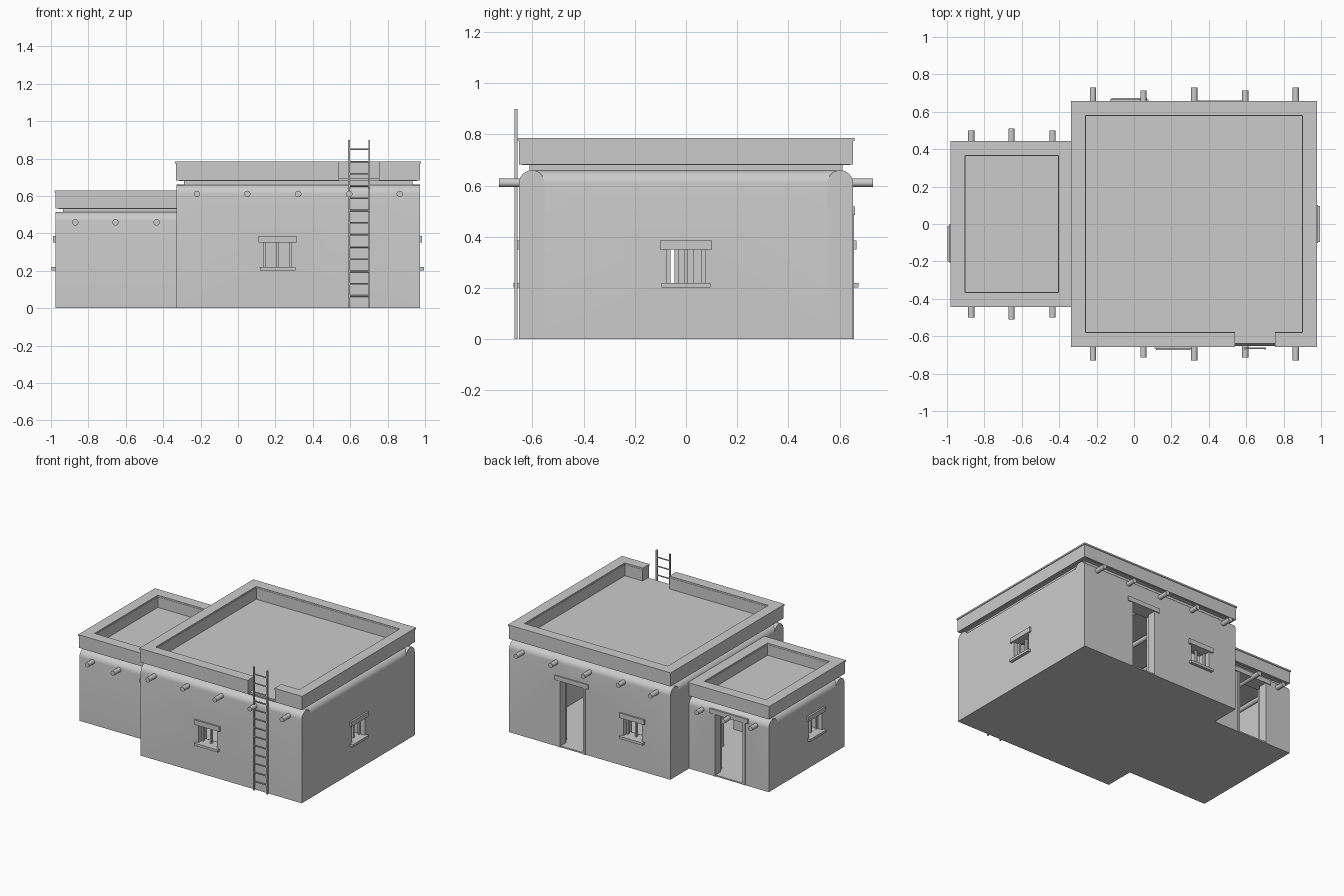
import bpy, bmesh, math
from mathutils import Vector, Matrix

if "Cube" in bpy.data.objects:
    bpy.data.objects.remove(bpy.data.objects["Cube"])

clay = bpy.data.materials.new("pale_grey_clay")
clay.diffuse_color = (0.6, 0.6, 0.6, 1)
clay.use_nodes = True
clay.node_tree.nodes["Principled BSDF"].inputs["Base Color"].default_value = clay.diffuse_color


def finish(name, bm, smooth=False):
    bmesh.ops.recalc_face_normals(bm, faces=bm.faces)
    me = bpy.data.meshes.new(name)
    bm.to_mesh(me)
    bm.free()
    me.materials.append(clay)
    ob = bpy.data.objects.new(name, me)
    bpy.context.collection.objects.link(ob)
    if smooth:
        bpy.ops.object.select_all(action='DESELECT')
        ob.select_set(True)
        bpy.context.view_layer.objects.active = ob
        bpy.ops.object.shade_smooth_by_angle(angle=math.radians(35))
    return ob


def add_box(bm, x0, x1, y0, y1, z0, z1):
    m = Matrix.Translation(((x0 + x1) / 2, (y0 + y1) / 2, (z0 + z1) / 2))
    m = m @ Matrix.Diagonal((x1 - x0, y1 - y0, z1 - z0, 1))
    bmesh.ops.create_cube(bm, size=1, matrix=m)


def boxes(name, *dims):
    bm = bmesh.new()
    for d in dims:
        add_box(bm, *d)
    return finish(name, bm)


def rod(name, centre, radius, length, axis, sides=14):
    rot = Matrix.Rotation(math.pi / 2, 4, 'X' if axis == 'y' else 'Y')
    bm = bmesh.new()
    bmesh.ops.create_cone(bm, cap_ends=True, segments=sides, radius1=radius, radius2=radius,
                          depth=length, matrix=Matrix.Translation(centre) @ rot)
    return finish(name, bm, True)


T = 0.1  # wall thickness


def wall(name, axis, a, b, centre, top, openings=()):
    """Wall running along axis from a to b with a rounded top; openings are (from, to, z0, z1)."""
    r = T / 2
    prof = [(r, 0)]
    prof += [(r * math.cos(math.pi * i / 12), top - r + r * math.sin(math.pi * i / 12)) for i in range(13)]
    prof += [(-r, 0)]
    place = (lambda s, p, z: (s, centre + p, z)) if axis == 'x' else (lambda s, p, z: (centre + p, s, z))
    bm = bmesh.new()
    face = bm.faces.new([bm.verts.new(place(a, p, z)) for p, z in prof])
    ext = bmesh.ops.extrude_face_region(bm, geom=[face])
    step = Vector(place(b, 0, 0)) - Vector(place(a, 0, 0))
    bmesh.ops.translate(bm, vec=step, verts=[v for v in ext['geom'] if isinstance(v, bmesh.types.BMVert)])
    ob = finish(name, bm)
    for s0, s1, z0, z1 in openings:
        lo, hi = centre - T, centre + T
        cut = boxes("cutter", (s0, s1, lo, hi, z0, z1) if axis == 'x' else (lo, hi, s0, s1, z0, z1))
        cut.hide_render = True
        mod = ob.modifiers.new("opening", 'BOOLEAN')
        mod.operation, mod.solver, mod.object = 'DIFFERENCE', 'EXACT', cut
        bpy.context.view_layer.objects.active = ob
        bpy.ops.object.modifier_apply(modifier=mod.name)
        bpy.data.objects.remove(cut)
    bpy.ops.object.select_all(action='DESELECT')
    ob.select_set(True)
    bpy.context.view_layer.objects.active = ob
    bpy.ops.object.shade_smooth_by_angle(angle=math.radians(35))


def trim(name, axis, face, out, parts):
    """Boxes given as (along0, along1, depth0, depth1, z0, z1), depth measured outward from the wall face."""
    dims = []
    for s0, s1, d0, d1, z0, z1 in parts:
        p0, p1 = sorted((face + out * d0, face + out * d1))
        dims.append((s0, s1, p0, p1, z0, z1) if axis == 'x' else (p0, p1, s0, s1, z0, z1))
    boxes(name, *dims)


def window(name, axis, face, out, c):
    trim(name + "_lintel", axis, face, out, [(c - .102, c + .102, -.06, .013, .35, .385)])
    trim(name + "_sill", axis, face, out, [(c - .095, c + .095, -.08, .022, .202, .22)])
    trim(name + "_bars", axis, face, out,
         [(c + k - .007, c + k + .007, -.05, -.035, .22, .35) for k in (-.068, 0, .068)])


def door(name, face, x0, x1, top):
    trim(name + "_lintel", 'x', face, 1, [(x0 - .025, x1 + .025, -.07, .008, top, top + .033)])
    trim(name + "_jambs", 'x', face, 1, [(x0, x0 + .018, -.06, .004, 0, top),
                                         (x1 - .018, x1, -.06, .004, 0, top)])


def opening(c):
    return (c - .075, c + .075, .21, .36)


def parapet(name, x0, x1, y0, y1, z0, z1, w, gap=None):
    """Band and thin overhanging cap around a roof, with an optional gap in the front run."""
    for part, lo, hi, e in (("band", z0, z1 - .011, 0), ("cap", z1 - .011, z1, .005)):
        xa, xb, ya, yb = x0 - e, x1 + e, y0 - e, y1 + e
        i = w - e * .4
        front = [(xa, gap[0]), (gap[1], xb)] if gap else [(xa, xb)]
        runs = [(a, b, ya, y0 + i, lo, hi) for a, b in front]
        runs += [(xa, xb, y1 - i, yb, lo, hi), (xa, x0 + i, y0 + i, y1 - i, lo, hi),
                 (x1 - i, xb, y0 + i, y1 - i, lo, hi)]
        boxes(name + "_" + part, *runs)


# Main room: walls
X0, X1, Y = -.33, .972, .652
FW, BW, BD, SW, LW = .212, -.025, (.355, .575, .01, .485), 0, -.105
wall("main_front_wall", 'x', X0, X1, -Y + T / 2, .66, [opening(FW)])
wall("main_back_wall", 'x', X0, X1, Y - T / 2, .66, [opening(BW), BD])
wall("main_right_wall", 'y', -Y + .05, Y - .05, X1 - T / 2, .66, [opening(SW)])
wall("inner_wall", 'y', -Y + .05, Y - .05, X0 + T / 2, .66, [(-.22, .03, .01, .45)])

# Side room: walls
SX, SY = -.975, .437
SD = (-.785, -.525, .01, .455)
wall("side_front_wall", 'x', SX, X0 + .01, -SY + T / 2, .515)
wall("side_back_wall", 'x', SX, X0 + .01, SY - T / 2, .515, [SD])
wall("side_left_wall", 'y', -SY + .05, SY - .05, SX + T / 2, .515, [opening(LW)])

# Floors
boxes("main_floor", (X0 + .002, X1 - .002, -Y + .002, Y - .002, 0, .01))
boxes("side_floor", (SX + .002, X0, -SY + .002, SY - .002, 0, .01))

# Roof decks, narrow below the parapet so the rounded wall tops show
boxes("main_roof", (X0 + .04, X1 - .04, -Y + .04, Y - .04, .635, .682),
      (X0 + .015, X1 - .015, -Y + .012, Y - .012, .68, .692))
boxes("side_roof", (SX + .04, X0 + .02, -SY + .04, SY - .04, .485, .532),
      (SX + .015, X0 + .02, -SY + .015, SY - .015, .53, .542))

# Parapets
parapet("main_parapet", X0 - .002, X1 + .002, -Y - .001, Y + .001, .682, .785, .075, (.54, .755))
parapet("side_parapet", SX - .002, X0, -SY - .001, SY + .001, .532, .63, .075)

# Roof beams running through the walls
for i, x in enumerate((-.22, .05, .322, .595, .865)):
    rod("main_beam", (x, 0, .611), .017, 1.46 if i % 2 == 0 else 1.43, 'y')
for i, x in enumerate((-.87, -.655, -.435)):
    rod("side_beam", (x, 0, .459), .017, 1.02 if i == 1 else 1.0, 'y')

# Windows and doors
window("front_window", 'x', -Y, -1, FW)
window("back_window", 'x', Y, 1, BW)
window("right_window", 'y', X1, 1, SW)
window("left_window", 'y', SX, -1, LW)
door("main_door", Y, BD[0], BD[1], BD[3])
door("side_door", SY, SD[0], SD[1], SD[3])

# Ladder
for x in (.594, .702):
    boxes("ladder_rail", (x - .005, x + .005, -.67, -.659, 0, .9))
for i in range(1, 14):
    rod("ladder_rung", (.648, -.6645, .0653 * i), .0045, .108, 'x', 8)
